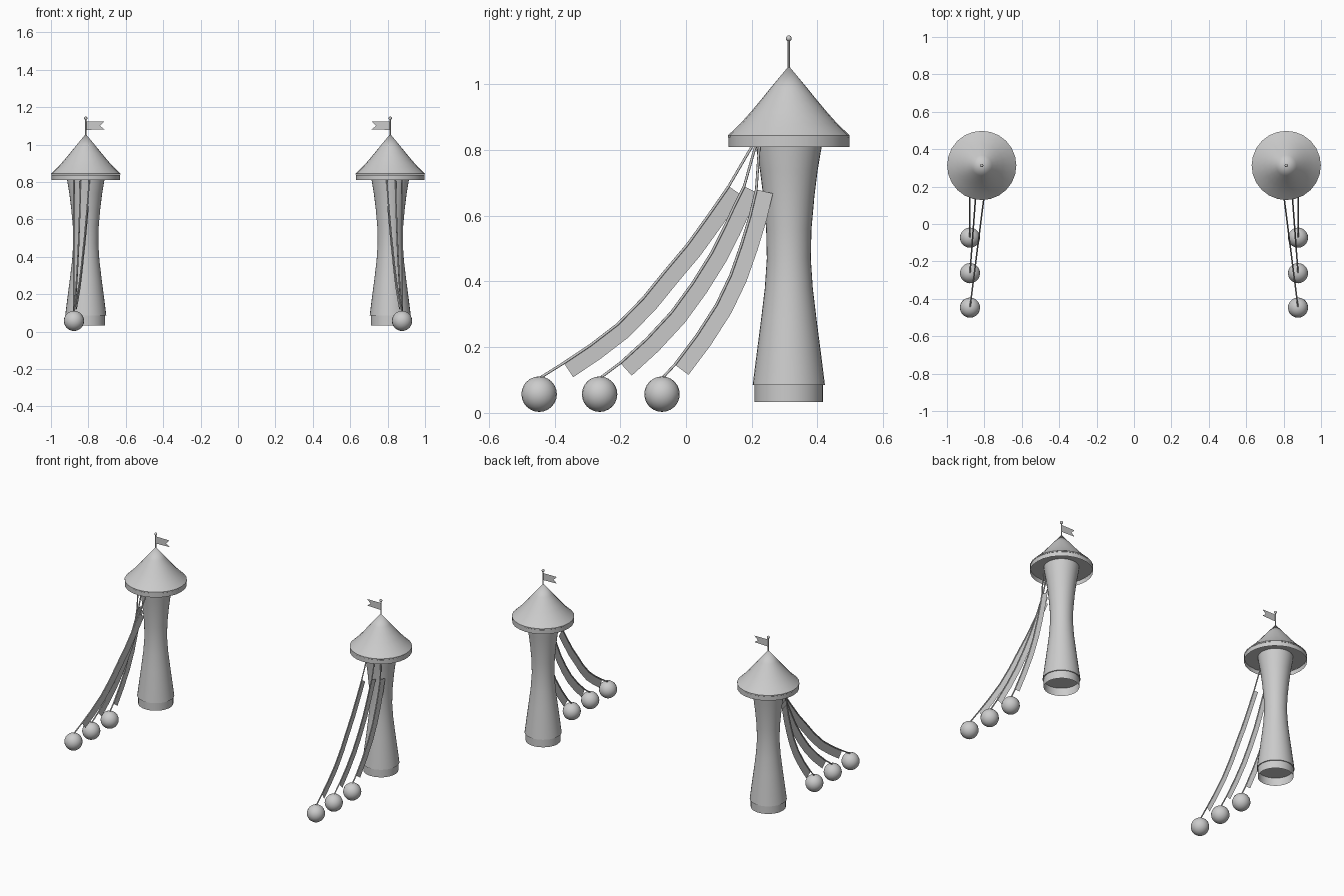
import bpy, bmesh, math
from mathutils import Vector

if "Cube" in bpy.data.objects:
    bpy.data.objects.remove(bpy.data.objects["Cube"])

CX, CY = -0.814, 0.313   # left tower axis; everything is mirrored to the right


def finish(name, bm, smooth=True, angle=35):
    me = bpy.data.meshes.new(name)
    bm.to_mesh(me)
    bm.free()
    ob = bpy.data.objects.new(name, me)
    bpy.context.collection.objects.link(ob)
    mod = ob.modifiers.new("mirror", 'MIRROR')
    mod.use_mirror_merge = False
    if smooth:
        bpy.ops.object.select_all(action='DESELECT')
        ob.select_set(True)
        bpy.context.view_layer.objects.active = ob
        bpy.ops.object.shade_smooth_by_angle(angle=math.radians(angle))
    return ob


def lathe(name, profile, sides):
    """Spin (radius, z) points round the tower axis; radius 0 closes to a point."""
    bm = bmesh.new()
    rings = []
    for r, z in profile:
        if r == 0:
            rings.append([bm.verts.new((CX, CY, z))] * sides)
        else:
            rings.append([bm.verts.new((CX + r * math.cos(2 * math.pi * i / sides),
                                        CY + r * math.sin(2 * math.pi * i / sides), z))
                          for i in range(sides)])
    for a, b in zip(rings, rings[1:]):
        for i in range(sides):
            j = (i + 1) % sides
            bm.faces.new(list(dict.fromkeys((a[i], a[j], b[j], b[i]))))
    return finish(name, bm)


def ball(name, centre, r, u, v):
    bm = bmesh.new()
    bmesh.ops.create_uvsphere(bm, u_segments=u, v_segments=v, radius=r)
    bmesh.ops.translate(bm, verts=bm.verts, vec=centre)
    return finish(name, bm, angle=60)


def frames(path):
    """Tangent and in-plane downward normal for each point of a planar path."""
    side = (path[-1] - path[0]).cross(Vector((0, 0, 1))).normalized()
    out = []
    for i, p in enumerate(path):
        t = (path[min(i + 1, len(path) - 1)] - path[max(i - 1, 0)]).normalized()
        out.append((p, side, t.cross(side).normalized()))
    return out


def rope(name, path, r, n=8):
    bm = bmesh.new()
    rings = []
    for p, s, d in frames(path):
        rings.append([bm.verts.new(p + r * (s * math.cos(2 * math.pi * k / n)
                                            + d * math.sin(2 * math.pi * k / n)))
                      for k in range(n)])
    for a, b in zip(rings, rings[1:]):
        for k in range(n):
            bm.faces.new((a[k], a[(k + 1) % n], b[(k + 1) % n], b[k]))
    bm.faces.new(rings[0][::-1])
    bm.faces.new(rings[-1])
    bmesh.ops.recalc_face_normals(bm, faces=bm.faces)
    return finish(name, bm, angle=60)


def ribbon(name, path, width):
    bm = bmesh.new()
    rows = []
    for p, s, d in frames(path):
        if d.z > 0:
            d = -d
        rows.append((bm.verts.new(p), bm.verts.new(p + d * width)))
    for a, b in zip(rows, rows[1:]):
        bm.faces.new((a[0], b[0], b[1], a[1]))
    return finish(name, bm, smooth=False)


# Tower: open foot ring and waisted shaft
lathe("tower_foot", [(0.104, 0.033), (0.104, 0.086)], 32)
lathe("tower_shaft", [(0, 0.085), (0.11, 0.085), (0.098, 0.18), (0.085, 0.28),
                      (0.073, 0.38), (0.067, 0.47), (0.069, 0.56), (0.078, 0.66),
                      (0.088, 0.74), (0.1, 0.81), (0.103, 0.838)], 32)

# Roof: open brim band, slightly flared cone with flat underside
lathe("roof_brim", [(0.184, 0.81), (0.184, 0.838)], 24)
lathe("roof_cone", [(0, 0.839), (0.185, 0.839), (0.185, 0.845), (0.148, 0.88), (0.115, 0.917),
                    (0.085, 0.953), (0.055, 0.99), (0, 1.056)], 24)

# Flag pole, finial and swallow-tailed pennant
lathe("flag_pole", [(0.0035, 1.04), (0.0035, 1.14)], 8)
ball("pole_finial", (CX, CY, 1.14), 0.009, 12, 8)
bm = bmesh.new()
pts = [(0, 1.078), (0.075, 1.1), (0, 1.124), (0.1, 1.124), (0.1, 1.081)]
a, notch, b, top, low = [bm.verts.new((CX + x, CY, z)) for x, z in pts]
bm.faces.new((a, notch, b))
bm.faces.new((b, notch, top))
bm.faces.new((a, low, notch))
finish("pennant", bm, smooth=False)

# Swags: (top x, path of (y, z) from ball to tower); ribbon spans points 1..-2
BX = -0.877
swags = [
    (-0.795, [(-0.447, 0.105), (-0.372, 0.152), (-0.29, 0.207), (-0.208, 0.27), (-0.13, 0.35),
              (-0.065, 0.43), (0.004, 0.512), (0.071, 0.605), (0.155, 0.70), (0.2, 0.81)]),
    (-0.842, [(-0.263, 0.105), (-0.2, 0.152), (-0.12, 0.225), (-0.044, 0.307), (0.02, 0.395),
              (0.077, 0.486), (0.117, 0.565), (0.147, 0.63), (0.177, 0.69), (0.211, 0.81)]),
    (-0.879, [(-0.073, 0.105), (-0.034, 0.147), (0.032, 0.235), (0.093, 0.33), (0.136, 0.42),
              (0.169, 0.514), (0.195, 0.6), (0.214, 0.68), (0.223, 0.81)]),
]
swags[0][1][8] = (0.13, 0.69)
for n, (tx, yz) in enumerate(swags, 1):
    y0, y1 = yz[0][0], yz[-1][0]
    path = [Vector((BX + (tx - BX) * (y - y0) / (y1 - y0), y, z)) for y, z in yz]
    ball(f"weight_ball_{n}", (BX, y0, 0.057), 0.054, 20, 12)
    rope(f"rope_{n}", path, 0.004)
    ribbon(f"rope_ribbon_{n}", path[1:-1], 0.052)
